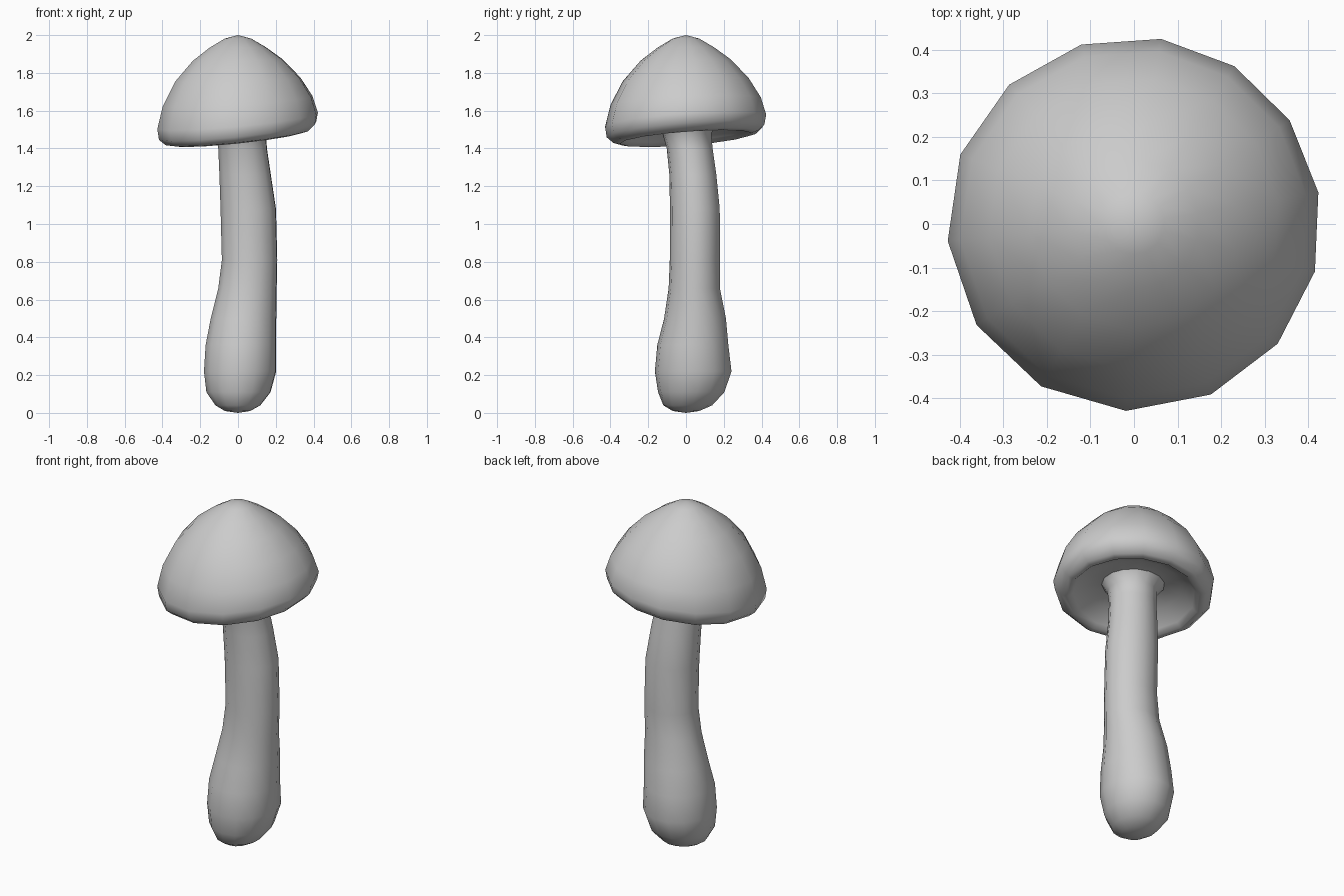
import bpy, bmesh, math

if "Cube" in bpy.data.objects:
    bpy.data.objects.remove(bpy.data.objects["Cube"])

SIDES = 14


def angle(k):
    # slightly uneven spacing around the axis
    a = math.radians(84.6 - k * 360 / SIDES)
    return a + 0.073 * math.sin(math.radians(40) - a)


def loft(name, rings, start=None):
    """Skin rings of (cx, cy, rx, ry, z, tilt); start is an optional pole point."""
    bm = bmesh.new()
    loops = []
    for cx, cy, rx, ry, z, tilt in rings:
        loop = []
        for k in range(SIDES):
            x = cx + rx * math.cos(angle(k))
            y = cy + ry * math.sin(angle(k))
            loop.append(bm.verts.new((x, y, z + tilt * (0.105 * x + 0.075 * y))))
        loops.append(loop)
    for a, b in zip(loops, loops[1:]):
        for k in range(SIDES):
            n = (k + 1) % SIDES
            bm.faces.new((a[k], a[n], b[n], b[k]))
    if start:
        pole = bm.verts.new(start)
        for k in range(SIDES):
            bm.faces.new((pole, loops[0][(k + 1) % SIDES], loops[0][k]))
    bmesh.ops.recalc_face_normals(bm, faces=bm.faces)
    # outward check on the pole face fan
    bm.normal_update()
    if start:
        up = 1 if start[2] > 1 else -1
        if sum(f.normal.z for f in pole.link_faces) * up < 0:
            bmesh.ops.reverse_faces(bm, faces=bm.faces)
    mesh = bpy.data.meshes.new(name)
    bm.to_mesh(mesh)
    bm.free()
    mesh.shade_smooth()
    obj = bpy.data.objects.new(name, mesh)
    bpy.context.collection.objects.link(obj)
    return obj


# shared ring where the stem flares into the underside of the cap
joint = (0.01, 0.005, 0.17, 0.165, 1.53, 0)

# stem: z with left/right and front/back extents
stem_extents = [
    (0.01, -0.07, 0.065, -0.07, 0.07),
    (0.04, -0.12, 0.12, -0.12, 0.14),
    (0.11, -0.168, 0.175, -0.148, 0.205),
    (0.22, -0.181, 0.205, -0.165, 0.243),
    (0.36, -0.172, 0.205, -0.152, 0.226),
    (0.50, -0.145, 0.205, -0.116, 0.213),
    (0.66, -0.105, 0.207, -0.092, 0.181),
    (0.81, -0.086, 0.210, -0.086, 0.181),
    (1.08, -0.093, 0.203, -0.085, 0.180),
    (1.26, -0.099, 0.176, -0.088, 0.162),
    (1.40, -0.105, 0.155, -0.102, 0.142),
    (1.48, -0.118, 0.150, -0.125, 0.135),
]
stem_rings = [((a + b) / 2, (c + d) / 2, (b - a) / 2, (d - c) / 2, z, 0)
              for z, a, b, c, d in stem_extents]
loft("stem", stem_rings + [joint], start=(0, 0, 0))

# cap: dome, rolled rim and hollow underside, as radius, height, tilt
cap_profile = [
    (0.07, 1.982, 0), (0.15, 1.935, 0.05), (0.24, 1.868, 0.15),
    (0.335, 1.764, 0.3), (0.40, 1.65, 0.6), (0.429, 1.545, 0.9),
    (0.42, 1.492, 1), (0.385, 1.46, 1), (0.35, 1.452, 1),
    (0.325, 1.475, 1), (0.25, 1.52, 0.7),
]
loft("cap", [(0, 0, r, r, z, t) for r, z, t in cap_profile] + [joint],
     start=(0, 0, 2.0))
